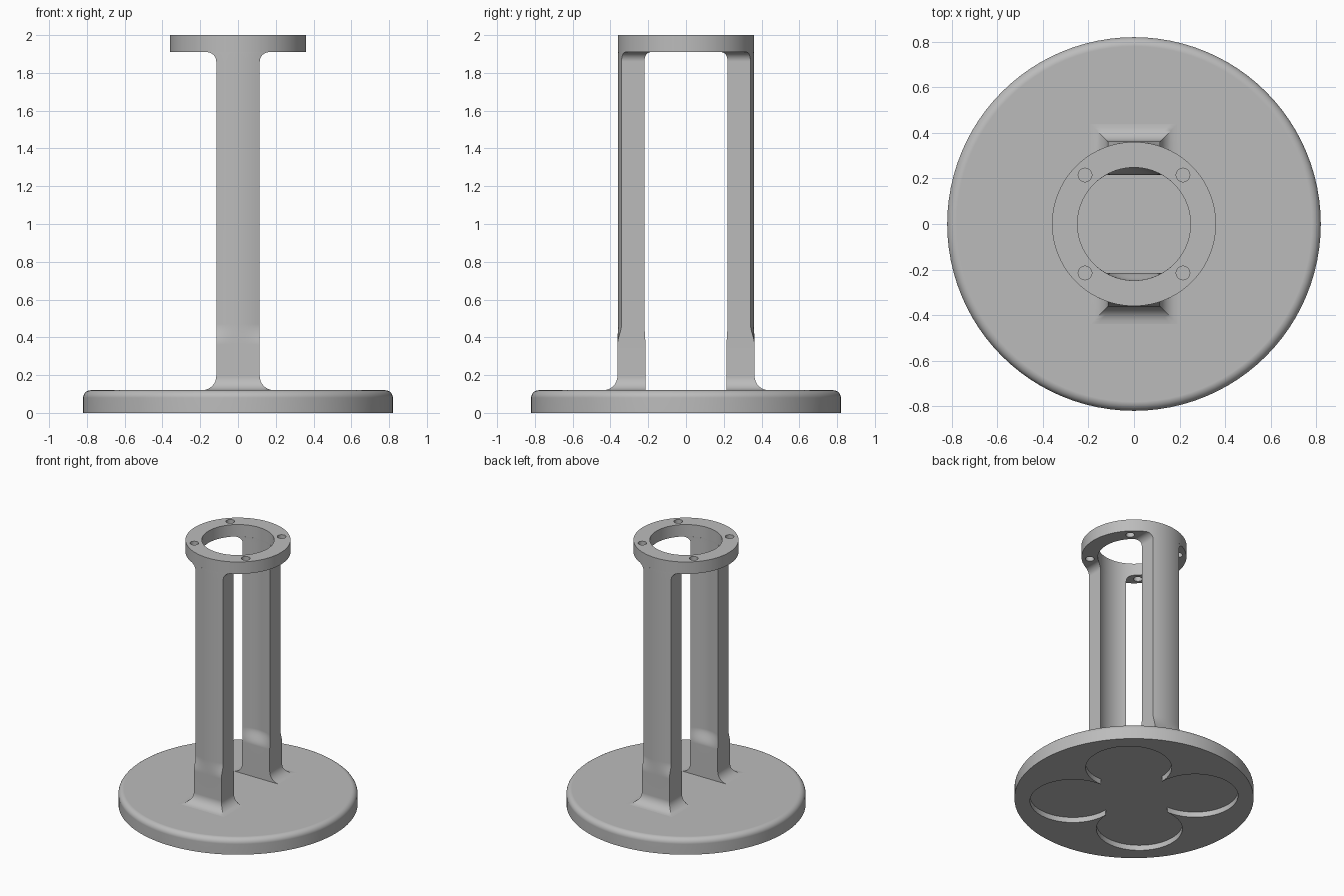
import bpy, bmesh
from math import sin, cos, pi, sqrt, radians

cube = bpy.data.objects.get("Cube")
if cube:
    bpy.data.objects.remove(cube, do_unlink=True)

grey = bpy.data.materials.new("plain grey")
grey.use_nodes = True
grey.diffuse_color = (0.5, 0.5, 0.5, 1)
grey.node_tree.nodes["Principled BSDF"].inputs["Base Color"].default_value = (0.5, 0.5, 0.5, 1)

# Main sizes
BASE_R, BASE_H, BASE_FILLET = 0.82, 0.12, 0.04
RING_R, BORE_R, RING_Z = 0.36, 0.248, 1.91
LEG_HALF, BLOCK_IN, BLOCK_OUT = 0.115, 0.215, 0.363


def make_object(name, bm):
    bmesh.ops.recalc_face_normals(bm, faces=bm.faces)
    mesh = bpy.data.meshes.new(name)
    bm.to_mesh(mesh)
    bm.free()
    mesh.materials.append(grey)
    obj = bpy.data.objects.new(name, mesh)
    bpy.context.collection.objects.link(obj)
    return obj


def loft(name, sections):
    """Skin a stack of closed point loops and cap both ends."""
    bm = bmesh.new()
    rings = [[bm.verts.new(p) for p in s] for s in sections]
    n = len(rings[0])
    for a, b in zip(rings, rings[1:]):
        for i in range(n):
            j = (i + 1) % n
            bm.faces.new((a[i], a[j], b[j], b[i]))
    bm.faces.new(rings[0][::-1])
    bm.faces.new(rings[-1])
    return make_object(name, bm)


def circle(r, z, x=0, y=0, n=96):
    return [(x + r * cos(2 * pi * i / n), y + r * sin(2 * pi * i / n), z) for i in range(n)]


def activate(obj):
    bpy.ops.object.select_all(action='DESELECT')
    obj.select_set(True)
    bpy.context.view_layer.objects.active = obj


def cut(obj, x, y, r, z0, z1, n=64):
    """Subtract an upright cylinder."""
    cutter = loft("cutter", [circle(r, z0, x, y, n), circle(r, z1, x, y, n)])
    cutter.hide_render = True
    mod = obj.modifiers.new("cut", 'BOOLEAN')
    mod.operation, mod.solver, mod.object = 'DIFFERENCE', 'EXACT', cutter
    activate(obj)
    bpy.ops.object.modifier_apply(modifier=mod.name)
    bpy.data.objects.remove(cutter, do_unlink=True)


def finish(obj):
    activate(obj)
    bpy.ops.object.shade_smooth_by_angle(angle=radians(30))
    obj.modifiers.new("even normals", 'WEIGHTED_NORMAL').keep_sharp = True


DIAGONALS = [(sx, sy) for sx in (-1, 1) for sy in (-1, 1)]

# Round base with a rounded upper rim
arc = [i * pi / 16 for i in range(9)]
base = loft("base", [circle(BASE_R, 0)] + [
    circle(BASE_R - BASE_FILLET * (1 - cos(a)), BASE_H - BASE_FILLET * (1 - sin(a)))
    for a in arc])

# Clover shaped recess in the underside
cut(base, 0, 0, 0.299, -0.1, 0.04)
for sx, sy in DIAGONALS:
    cut(base, sx * 0.297, sy * 0.297, 0.295, -0.1, 0.04)
finish(base)

# Top flange with bore and four screw holes
flange = loft("top_flange", [circle(RING_R, RING_Z), circle(RING_R, 2.0)])
cut(flange, 0, 0, BORE_R, 1.8, 2.1, 96)
for sx, sy in DIAGONALS:
    cut(flange, sx * 0.215, sy * 0.215, 0.03, 1.8, 2.1, 32)
finish(flange)


# Leg cross-section: a flat block (round=0) turning into a tube segment (round=1)
def leg_section(z, flare, round_, steps=12):
    half = LEG_HALF + flare
    xs = [half * (2 * i / steps - 1) for i in range(steps + 1)]
    block_out = BLOCK_OUT + flare

    def mix(flat, r, x):
        return flat + (sqrt(r * r - x * x) - flat) * round_

    outer = [(x, mix(block_out, RING_R, x), z) for x in xs]
    inner = [(x, mix(BLOCK_IN, BORE_R, x), z) for x in reversed(xs)]
    return outer + inner


sections = []
for a in arc:                              # flared foot
    sections.append(leg_section(BASE_H + 0.075 * (1 - cos(a)), 0.075 * (1 - sin(a)), 0))
for i in range(9):                         # blend from block to tube segment
    t = i / 8
    sections.append(leg_section(0.36 + 0.11 * t, 0, t * t * (3 - 2 * t)))
for a in arc:                              # fillet under the flange
    sections.append(leg_section(RING_Z - 0.05 * (1 - sin(a)), 0.05 * (1 - cos(a)), 1))

# Pair of legs, back and front
legs = loft("legs", sections)
mirror = legs.modifiers.new("front and back", 'MIRROR')
mirror.use_axis = (False, True, False)
mirror.use_mirror_merge = False
activate(legs)
bpy.ops.object.modifier_apply(modifier=mirror.name)
finish(legs)
